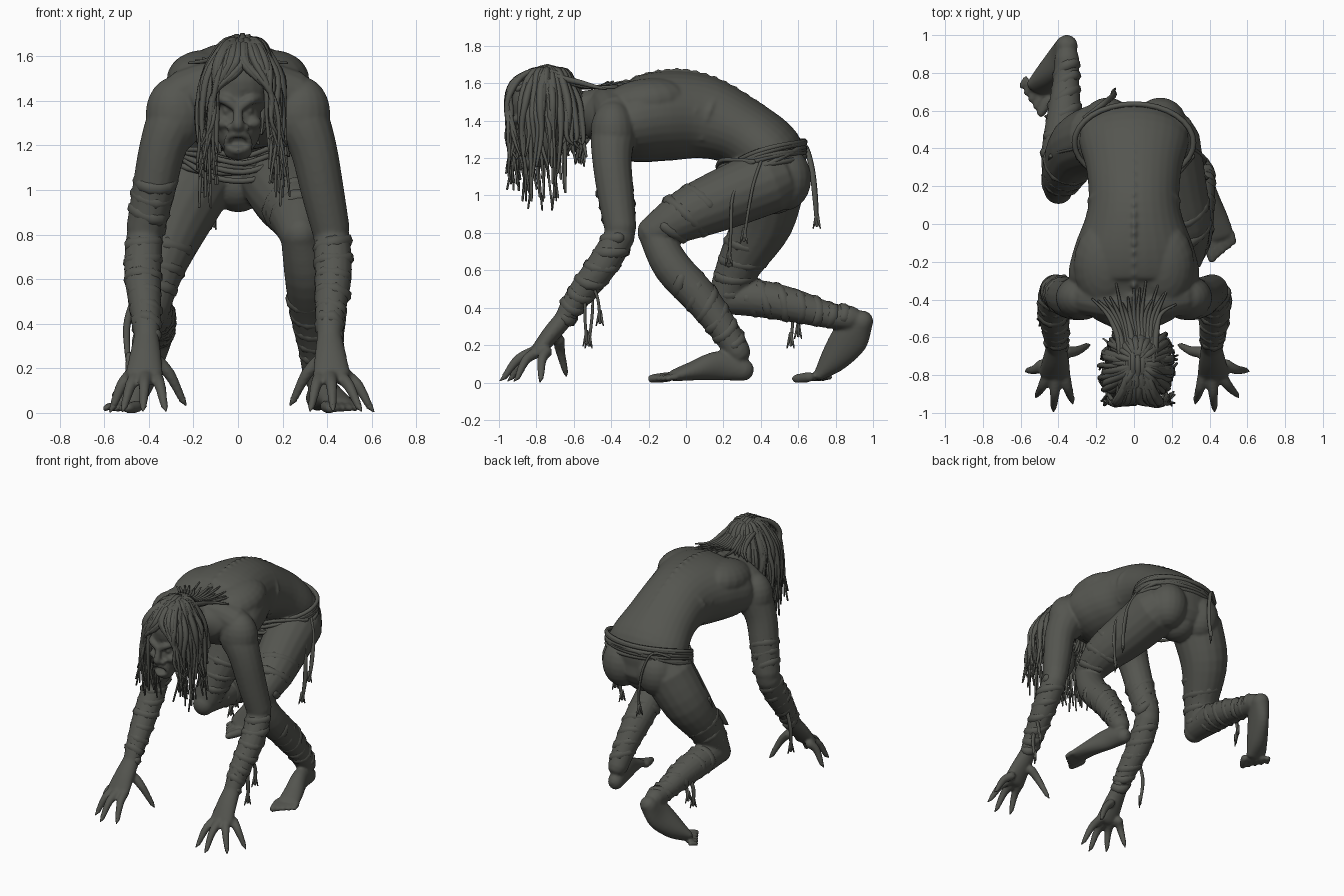
import bpy, bmesh, math, random
from mathutils import Vector, Matrix

random.seed(4)
cube = bpy.data.objects.get("Cube")
if cube:
    bpy.data.objects.remove(cube, do_unlink=True)

skin = bpy.data.materials.new("dark_olive_grey")
skin.use_nodes = True
COLOUR = (0.09, 0.092, 0.08, 1)
skin.diffuse_color = COLOUR
skin.node_tree.nodes["Principled BSDF"].inputs["Base Color"].default_value = COLOUR
skin.node_tree.nodes["Principled BSDF"].inputs["Roughness"].default_value = 0.8


def spline(pts, steps):
    """Smooth path through points of (x, y, z, half width[, half height])."""
    pts = [list(p) + [p[3]] * (5 - len(p)) for p in pts]
    out = []
    for i in range(len(pts) - 1):
        quad = [pts[max(i - 1, 0)], pts[i], pts[i + 1], pts[min(i + 2, len(pts) - 1)]]
        for k in range(steps):
            t = k / steps
            out.append([0.5 * (2 * b + (c - a) * t + (2 * a - 5 * b + 4 * c - d) * t * t
                               + (3 * b - a - 3 * c + d) * t ** 3) for a, b, c, d in zip(*quad)])
    return out + [pts[-1]]


def tube(bm, pts, sides=8, steps=4, closed=False):
    """Sweep an oval along a path, with domed ends."""
    path = spline(pts, steps)
    if closed:
        path = path[:-1]
    else:
        def dome(end, inner):
            d = (Vector(end[:3]) - Vector(inner[:3])).normalized()
            r = min(end[3:])
            return [list(Vector(end[:3]) + d * r * f) + [end[3] * g, end[4] * g]
                    for f, g in ((0.5, 0.82), (0.85, 0.4))]
        path = dome(path[0], path[1])[::-1] + path + dome(path[-1], path[-2])
    n, side, rings = len(path), None, []
    for i, p in enumerate(path):
        ahead = path[(i + 1) % n] if closed else path[min(i + 1, n - 1)]
        tan = (Vector(ahead[:3]) - Vector(path[i - 1 if closed else max(i - 1, 0)][:3])).normalized()
        if side is None:
            side = Vector((1, 0, 0)) if abs(tan.x) < 0.9 else Vector((0, 0, 1))
        side = (side - tan * side.dot(tan)).normalized()
        up = tan.cross(side)
        rings.append([bm.verts.new(Vector(p[:3]) + side * p[3] * math.cos(a) + up * p[4] * math.sin(a))
                      for a in (2 * math.pi * k / sides for k in range(sides))])
    faces = []
    for i in range(n if closed else n - 1):
        r0, r1 = rings[i], rings[(i + 1) % n]
        for k in range(sides):
            m = (k + 1) % sides
            faces.append(bm.faces.new((r0[k], r0[m], r1[m], r1[k])))
    if not closed:
        faces += [bm.faces.new(rings[0][::-1]), bm.faces.new(rings[-1])]
    bmesh.ops.recalc_face_normals(bm, faces=faces)


def ball(bm, centre, radii, tilt=0):
    mat = Matrix.Translation(centre) @ Matrix.Rotation(tilt, 4, 'X') @ Matrix.Diagonal((*radii, 1))
    bmesh.ops.create_uvsphere(bm, u_segments=20, v_segments=12, radius=1, matrix=mat)


def finish(name, bm, voxel=0):
    mesh = bpy.data.meshes.new(name)
    bm.to_mesh(mesh)
    bm.free()
    mesh.materials.append(skin)
    mesh.polygons.foreach_set("use_smooth", [True] * len(mesh.polygons))
    ob = bpy.data.objects.new(name, mesh)
    bpy.context.collection.objects.link(ob)
    if voxel:
        fuse = ob.modifiers.new("fuse", 'REMESH')
        fuse.mode, fuse.voxel_size, fuse.use_smooth_shade = 'VOXEL', voxel, True
        soft = ob.modifiers.new("soften", 'SMOOTH')
        soft.factor, soft.iterations = 0.5, 7


def mirror(pts, s):
    return [(p[0] * s, *p[1:]) for p in pts]


body, claws = bmesh.new(), bmesh.new()

# Torso, hips and neck
tube(body, [(0, .52, 1.08, .22, .13), (0, .45, 1.21, .29, .19), (0, .28, 1.345, .25, .19),
            (0, .08, 1.42, .245, .225), (0, -.12, 1.425, .315, .24), (0, -.29, 1.4, .345, .22),
            (0, -.42, 1.42, .26, .16)], 32, 5)
ball(body, (0, .49, 1.22), (.29, .135, .13), -.5)
ball(body, (0, .47, 1.03), (.13, .14, .13))
tube(body, [(0, -.38, 1.46, .13), (0, -.55, 1.46, .1), (0, -.74, 1.45, .09)], 16)
for p in spline([(0, -.42, 1.565, 0), (0, -.2, 1.645, 0), (0, 0, 1.663, 0),
                 (0, .2, 1.6, 0), (0, .4, 1.475, 0)], 4):
    ball(body, p[:3], (.015, .024, .019))
for s in (-1, 1):
    ball(body, (s * .14, .53, 1.09), (.14, .14, .17))
    ball(body, (s * .15, -.22, 1.5), (.17, .24, .125), .15)
    ball(body, (s * .28, -.39, 1.34), (.135, .12, .17))
    tube(body, mirror([(0, -.44, 1.49, .09), (.13, -.41, 1.48, .095), (.24, -.38, 1.43, .11)], s), 14)
    for i in range(4):
        y = -.1 + i * .075
        tube(body, mirror([(.155, y + .05, 1.575 - i * .008, .014), (.252 - i * .006, y, 1.45, .016),
                           (.2, y - .04, 1.3, .012)], s))

# Head and face
ball(body, (0, -.76, 1.45), (.13, .165, .17))
ball(body, (.02, -.75, 1.49), (.15, .185, .165))
ball(body, (0, -.8, 1.3), (.108, .11, .15))
ball(body, (0, -.855, 1.175), (.065, .055, .042))
tube(body, [(0, -.9, 1.4, .02), (0, -.93, 1.34, .022), (0, -.94, 1.29, .03)])
tube(body, [(-.055, -.885, 1.2, .014), (-.04, -.91, 1.24, .016), (0, -.925, 1.25, .017),
            (.04, -.91, 1.24, .016), (.055, -.885, 1.2, .014)])
tube(body, [(-.05, -.885, 1.19, .014), (0, -.91, 1.175, .018), (.05, -.885, 1.19, .014)])
for s in (-1, 1):
    tube(body, mirror([(.015, -.92, 1.375, .021), (.06, -.91, 1.405, .024), (.105, -.855, 1.41, .018)], s))
    ball(body, (s * .07, -.865, 1.3), (.038, .045, .03))
    ball(body, (s * .034, -.92, 1.28), (.021, .022, .018))
    ball(body, (s * .05, -.888, 1.355), (.02, .016, .013))

# Arms, hands and claws
ARM = [(.23, -.36, 1.4, .12), (.29, -.39, 1.31, .12), (.34, -.395, 1.18, .106), (.378, -.375, 1, .098),
       (.417, -.35, .82, .086)]
FOREARM = [(.42, -.35, .79, .082), (.428, -.445, .63, .084), (.415, -.575, .46, .07), (.41, -.655, .34, .056, .05)]
HAND = [(.41, -.645, .35, .055, .05), (.415, -.725, .255, .072, .048), (.42, -.79, .17, .085, .04)]
FINGERS = [(.485, -.745, .59, -.775), (.455, -.79, .54, -.9), (.415, -.81, .425, -.97), (.37, -.79, .33, -.93)]
for s in (-1, 1):
    tube(body, mirror(ARM, s), 16)
    tube(body, mirror(FOREARM, s), 16)
    tube(body, mirror(HAND, s), 16)
    digits = [((x0, y0, .165), (x1, y1, .03)) for x0, y0, x1, y1 in FINGERS]
    digits.append(((.36, -.68, .23), (.25, -.645, .06)))
    for a, b in digits:
        a, b = Vector(a), Vector(b)
        if s < 0:
            b.x -= .03 if b.x > .5 else 0
        mid = (a + b) / 2 + Vector((0, -.01, .025))
        tube(body, mirror([(*a, .033), (*mid, .027), (*b, .018)], s))
        tip = b + (b - a).normalized() * .03
        tube(claws, mirror([(*b, .016), (*tip, .004)], s), 6, 2)

# Crouching left leg and foot
LEFT_SHIN = [(.28, -.165, .79, .088), (.31, -.075, .62, .102), (.33, .08, .45, .097), (.35, .2, .29, .08),
             (.36, .28, .16, .068)]
LEFT_THIGH = [(.17, .44, 1.08, .18), (.22, .2, .98, .165), (.27, 0, .895, .14), (.28, -.17, .8, .095)]
LEFT_FOOT = [(.355, .315, .065, .052, .058), (.38, .18, .09, .056, .08), (.43, .03, .06, .068, .05),
             (.455, -.06, .038, .075, .032)]
# Kneeling right leg with raised heel
RIGHT_THIGH = [(-.18, .46, 1.07, .18), (-.29, .41, .86, .165), (-.365, .29, .64, .122), (-.4, .21, .46, .092)]
RIGHT_SHIN = [(-.4, .2, .45, .085), (-.39, .38, .45, .1), (-.37, .58, .41, .09), (-.36, .76, .36, .07),
              (-.355, .88, .345, .066)]
RIGHT_FOOT = [(-.355, .945, .33, .06), (-.39, .88, .24, .058, .1), (-.45, .795, .13, .07, .078),
              (-.5, .725, .055, .077, .038)]
for limb in (LEFT_SHIN, LEFT_THIGH, LEFT_FOOT, RIGHT_THIGH, RIGHT_SHIN, RIGHT_FOOT):
    tube(body, limb, 18)
ball(body, (.28, -.19, .805), (.075, .07, .08))
ball(body, (-.4, .175, .44), (.075, .07, .08))


def toes(start, across, forward):
    for i in range(5):
        f = (i - 2) / 2
        r = (.028, .022, .021, .02, .018)[i]
        a = Vector(start) + Vector(across) * f
        b = a + Vector(forward) * (1 - .12 * i)
        tube(body, [(*a, r), (*(a + b) / 2, r), (b.x, b.y, .02, r * .85)])


toes((.455, -.07, .03), (.062, .02, 0), (.02, -.095, -.01))
toes((-.51, .715, .03), (-.062, .053, 0), (-.045, -.075, -.01))
finish("body", body, .009)
finish("claws", claws)

# Dreadlocks
hair = bmesh.new()


def jitter(a):
    return random.uniform(-a, a)


def lock(pts, r):
    tube(hair, [(*p, r * (1.1 - .75 * max(0, i - 2) / max(1, len(pts) - 3))) for i, p in enumerate(pts)], 6, 4)


for i in range(105):
    th = math.radians(-42 + 264 * i / 104) + jitter(.08)
    c, s, g = math.cos(th), math.sin(th), random.uniform(.88, 1.1)
    tip = random.uniform(.92, 1.22) if s < .45 else random.uniform(1.15, 1.35)
    lock([(.02 + .03 * c, -.74 + .05 * s, 1.67), (.02 + .095 * c, -.755 + .13 * s, 1.63 + jitter(.02)),
          (.02 + .168 * c * g, -.76 + .195 * s * g, 1.48 + jitter(.03)),
          (.02 + .178 * c * g + jitter(.02), -.76 + .205 * s * g + jitter(.02), 1.32),
          (.02 + .18 * c * g + jitter(.03), -.76 + .2 * s * g + jitter(.04), tip)], random.uniform(.013, .021))
# Locks swept off the brow to each side
for i in range(30):
    f = (i - 14.5) / 14.5
    side = math.copysign(1, f)
    lock([(.02 + .03 * f, -.72, 1.675), (.02 + .075 * f, -.86, 1.65), (.02 + .12 * f, -.94, 1.56 + jitter(.02)),
          (.02 + side * .125, -.945 + jitter(.015), 1.44),
          (.02 + side * .15 + jitter(.02), -.93 + jitter(.03), 1.3),
          (.02 + side * .155 + jitter(.04), -.92 + jitter(.05), random.uniform(1, 1.25))], .016)
# Locks combed back over the crown and trailing over the nape
for i in range(15):
    f = (i - 7) / 7
    lock([(.02 + .1 * f, -.9, 1.6 - .03 * f * f), (.02 + .09 * f, -.74, 1.68 - .04 * f * f + jitter(.012)),
          (.015 + .1 * f, -.6, 1.6 + jitter(.015)), (.14 * f, -.48, 1.58),
          (.22 * f, -.36 + jitter(.07), 1.61 - .04 * f * f)], .016)
finish("dreadlocks", hair)

# Cloth wrappings wound flat round the limbs
cloth = bmesh.new()


def wind(limb, start, end, turns, thick=.034):
    path = spline(limb, 16)
    path = path[int(start * (len(path) - 1)):int(end * (len(path) - 1)) + 1]
    count, pts = turns * 14, []
    for k in range(count + 1):
        f = k / count * (len(path) - 1)
        i = min(int(f), len(path) - 2)
        p = [a + (b - a) * (f - i) for a, b in zip(path[i], path[i + 1])]
        tan = (Vector(path[i + 1][:3]) - Vector(path[i][:3])).normalized()
        u = (Vector((1, 0, 0)) - tan * tan.x).normalized()
        a = 2 * math.pi * k / 14
        off = (u * math.cos(a) + tan.cross(u) * math.sin(a)) * (p[3] - thick * .8 + jitter(.004))
        off += tan * .025 * math.sin(a + k * .03)
        pts.append((*(Vector(p[:3]) + off), thick * random.uniform(.85, 1.1)))
    tube(cloth, pts, 8, 1)


for s in (-1, 1):
    wind(mirror(FOREARM, s), .08, .92, 6)
wind(mirror(ARM, -1), .68, .95, 3)
wind(LEFT_SHIN, .35, .88, 5)
wind(LEFT_THIGH, .5, .85, 2)
wind(RIGHT_SHIN, .2, .88, 6)
wind(RIGHT_THIGH, .5, .9, 3)
finish("wrappings", cloth)

# Rope belt with loose ends and torn cloth strips
rope = bmesh.new()
for k in range(6):
    tilt, lift, phase = .42 + jitter(.14), -.045 + k * .016, random.uniform(0, 6)
    ring = []
    for j in range(33):
        a = 2 * math.pi * j / 32
        y = .205 * math.sin(a)
        ring.append((.315 * math.cos(a), .43 + y, 1.2 + lift + tilt * y + .015 * math.sin(2 * a + phase), .015))
    tube(rope, ring, 6, 1, True)
for z in (1.04, 1.08, 1.12, 1.15):
    tube(rope, [(-.3, .36, 1.18, .013), (-.14, .2, z + .03, .013), (.02, .17, z, .013),
                (.16, .2, z + .04, .013), (.31, .36, 1.18, .013)], 6)
STRIPS = [[(-.26, .56, 1.24), (-.17, .63, 1.27), (-.12, .67, 1.16), (-.1, .69, 1), (-.11, .7, .84)],
          [(.31, .4, 1.18), (.36, .36, 1.06), (.37, .33, .9), (.36, .31, .76)],
          [(.3, .32, 1.14), (.37, .25, 1), (.38, .24, .82), (.36, .23, .64)],
          [(-.3, .4, 1.18), (-.39, .38, 1), (-.44, .36, .85)],
          [(-.43, .57, .4), (-.46, .57, .32), (-.45, .56, .2)],
          [(-.42, .6, .36), (-.44, .6, .25)],
          [(-.47, -.5, .5), (-.5, -.5, .38), (-.49, -.52, .2)],
          [(.46, -.5, .52), (.47, -.47, .44), (.46, -.46, .32)],
          [(.45, -.54, .46), (.46, -.54, .34), (.45, -.53, .21)]]
for strip in STRIPS:
    tube(rope, [(*p, .016 if i < len(strip) - 1 else .01, .009) for i, p in enumerate(strip)], 6)
    for e in (-.02, .018):
        x, y, z = strip[-1]
        tube(rope, [(x, y, z + .06, .012), (x + e * .6, y + e, z - .015, .004)], 6, 2)
finish("rope_belt_and_strips", rope)
